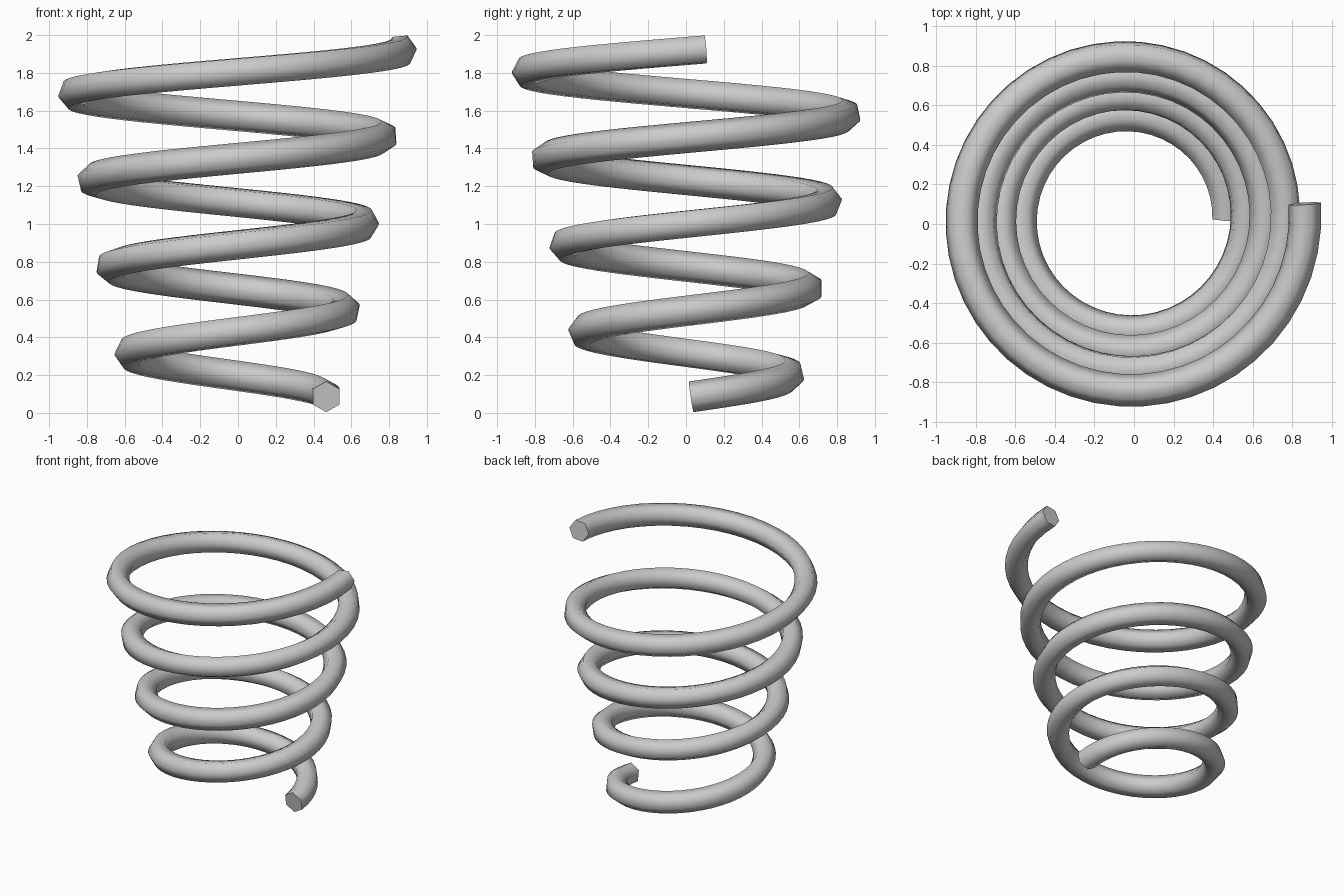
import bpy, bmesh, math
from mathutils import Vector, Quaternion

if "Cube" in bpy.data.objects:
    bpy.data.objects.remove(bpy.data.objects["Cube"])

TURNS, STEPS, SIDES = 4.0135, 192, 6
WIRE = 0.082


def path(t):
    # widening helix, t counted in turns
    a, r = 2 * math.pi * t, 0.495 + 0.0995 * t
    return Vector((-0.028 + r * math.cos(a), 0.027 + r * math.sin(a), 0.085 + 0.4582 * t))


def tangent(t):
    return (path(t + 1e-3) - path(t - 1e-3)).normalized()


# Wire swept along the helix with a minimum-twist frame
bm = bmesh.new()
rings = []
d = tangent(0)
up = (Vector((0, 0, 1)) - d * d.z).normalized()
for i in range(STEPS + 1):
    t = TURNS * i / STEPS
    new_d = tangent(t)
    up = d.rotation_difference(new_d) @ up
    up = (up - new_d * up.dot(new_d)).normalized()
    d = new_d
    rings.append([bm.verts.new(path(t) + Quaternion(d, 2 * math.pi * k / SIDES) @ up * WIRE)
                  for k in range(SIDES)])
for a, b in zip(rings, rings[1:]):
    for k in range(SIDES):
        n = (k + 1) % SIDES
        bm.faces.new((a[k], a[n], b[n], b[k]))

# End caps
bm.faces.new(rings[0][::-1])
bm.faces.new(rings[-1])
bmesh.ops.recalc_face_normals(bm, faces=bm.faces)

mesh = bpy.data.meshes.new("conical_spring")
bm.to_mesh(mesh)
bm.free()
spring = bpy.data.objects.new("conical_spring", mesh)
bpy.context.collection.objects.link(spring)

# Smooth wire, crisp cut ends
bpy.context.view_layer.objects.active = spring
spring.select_set(True)
bpy.ops.object.shade_smooth_by_angle(angle=math.radians(65))
